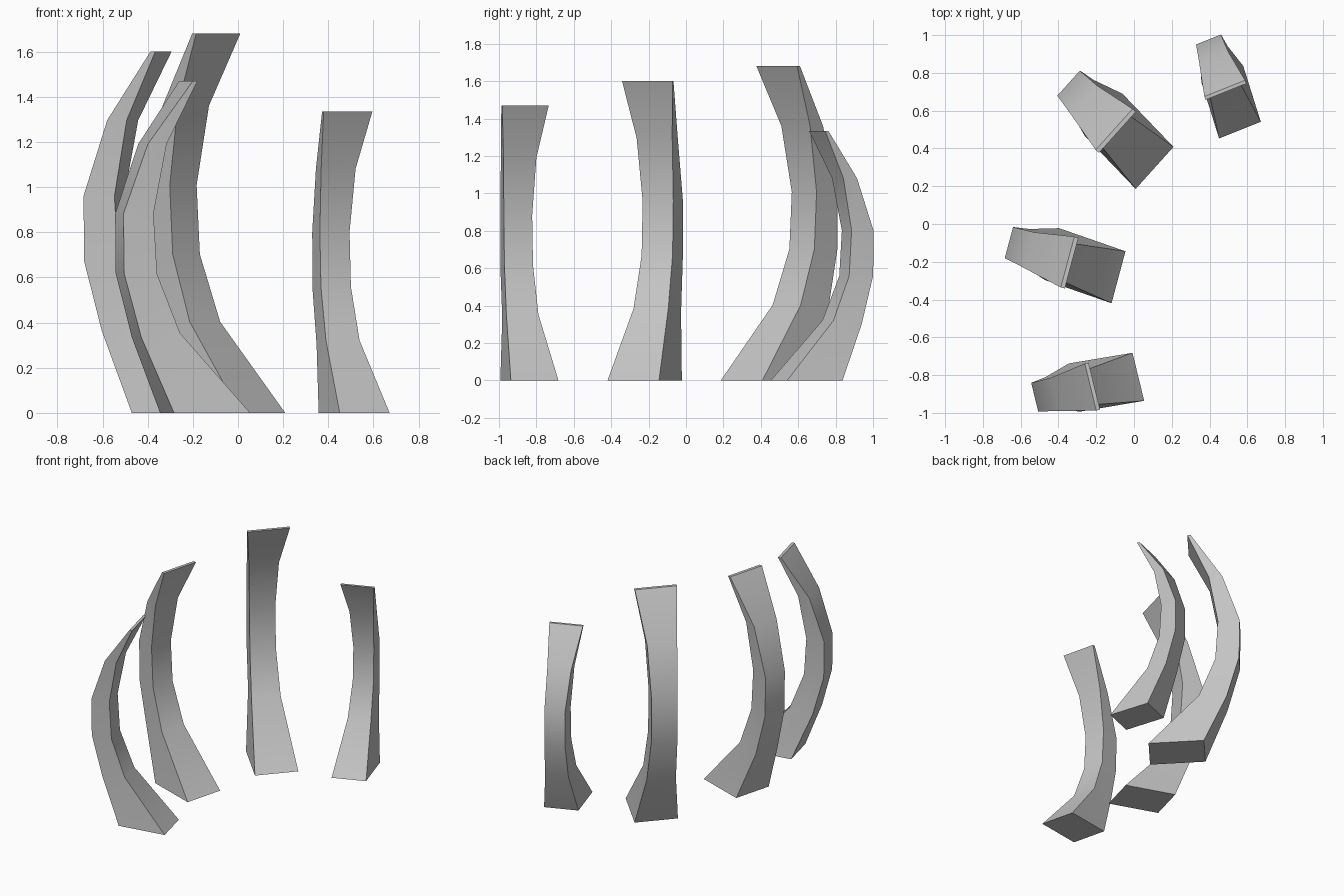
import bpy
import bmesh
from math import radians
from mathutils import Matrix, Vector

cube = bpy.data.objects.get("Cube")
if cube:
    bpy.data.objects.remove(cube, do_unlink=True)

# One plain stone colour
stone = bpy.data.materials.new("light_grey_stone")
stone.use_nodes = True
colour = (0.55, 0.55, 0.55, 1)
stone.diffuse_color = colour
stone.node_tree.nodes["Principled BSDF"].inputs["Base Color"].default_value = colour

# Rings of a pillar of unit height:
# width, then (reach, sideways shift, height) of the inner and the outer edge
RINGS = [
    (0.178, (0, 0, 0), (-0.232, 0.017, 0)),
    (0.120, (-0.209, 0.005, 0.24), (-0.326, 0.018, 0.227)),
    (0.107, (-0.278, 0.008, 0.418), (-0.378, 0.017, 0.42)),
    (0.106, (-0.289, 0.008, 0.60), (-0.380, 0.017, 0.60)),
    (0.123, (-0.251, 0.006, 0.81), (-0.308, 0.010, 0.81)),
    (0.174, (-0.162, 0.005, 1), (-0.176, 0.005, 1)),
]


def curved_pillar(name, x, y, heading, height):
    """Pillar whose foot points along heading, with its inner foot edge at x, y."""
    bm = bmesh.new()
    rings = []
    for width, inner, outer in RINGS:
        half = Vector((0, width / 2, 0))
        inner, outer = Vector(inner), Vector(outer)
        corners = (inner - half, inner + half, outer + half, outer - half)
        rings.append([bm.verts.new(c) for c in corners])
    # Sides between rings, then the end caps
    for low, high in zip(rings, rings[1:]):
        for i in range(4):
            j = (i + 1) % 4
            bm.faces.new((low[i], low[j], high[j], high[i]))
    bm.faces.new(rings[0][::-1])
    bm.faces.new(rings[-1])
    bmesh.ops.recalc_face_normals(bm, faces=bm.faces)
    bm.transform(Matrix.Translation((x, y, 0))
                 @ Matrix.Rotation(radians(heading), 4, "Z")
                 @ Matrix.Scale(height, 4))
    mesh = bpy.data.meshes.new(name)
    bm.to_mesh(mesh)
    bm.free()
    mesh.materials.append(stone)
    pillar = bpy.data.objects.new(name, mesh)
    bpy.context.collection.objects.link(pillar)
    # Soft along the bend, crisp on the long edges
    bpy.ops.object.select_all(action="DESELECT")
    pillar.select_set(True)
    bpy.context.view_layer.objects.active = pillar
    bpy.ops.object.shade_smooth_by_angle(angle=radians(30))


# Four pillars set along an arc
curved_pillar("front_pillar", 0.023, -0.809, 13.7, 1.47)
curved_pillar("middle_pillar", -0.082, -0.282, -15, 1.60)
curved_pillar("tall_pillar", 0.109, 0.297, -42, 1.68)
curved_pillar("short_pillar", 0.561, 0.497, -68.3, 1.335)
